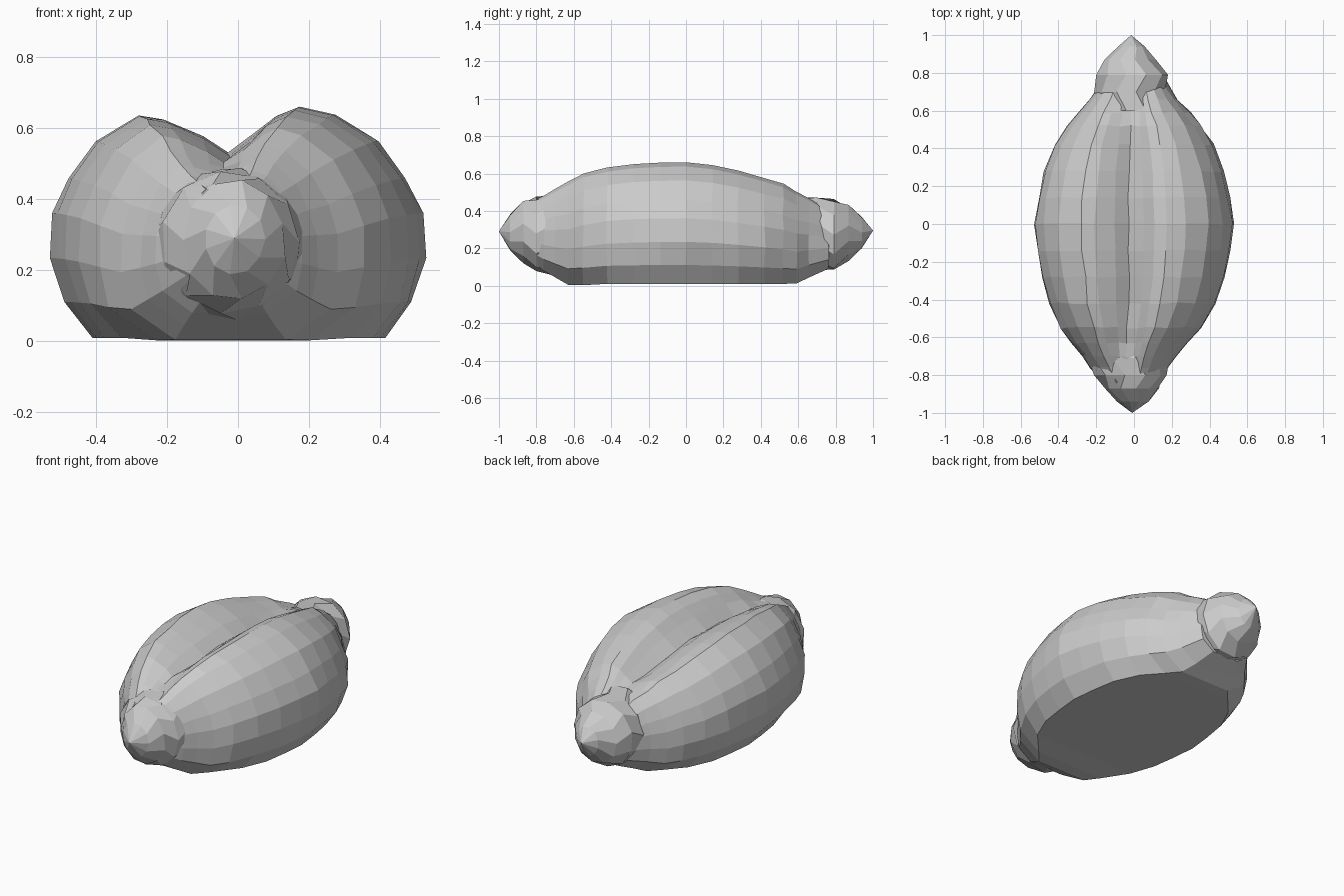
import bpy, bmesh, math, random

if "Cube" in bpy.data.objects:
    bpy.data.objects.remove(bpy.data.objects["Cube"])

random.seed(4)


def loft(name, rings, tip_end=None):
    """Skin a list of equal-length closed rings; ends are capped or drawn to a tip."""
    bm = bmesh.new()
    loops = [[bm.verts.new(p) for p in r] for r in rings]
    n = len(loops[0])
    for a, b in zip(loops, loops[1:]):
        for i in range(n):
            j = (i + 1) % n
            bm.faces.new((a[i], a[j], b[j], b[i]))
    bm.faces.new(loops[0])
    if tip_end:
        t = bm.verts.new(tip_end)
        for i in range(n):
            bm.faces.new((loops[-1][i], loops[-1][(i + 1) % n], t))
    else:
        bm.faces.new(loops[-1])
    bmesh.ops.recalc_face_normals(bm, faces=bm.faces)
    me = bpy.data.meshes.new(name)
    bm.to_mesh(me)
    bm.free()
    ob = bpy.data.objects.new(name, me)
    bpy.context.collection.objects.link(ob)
    return ob


# Loaf cross-section: x as a share of half width, z as a share of height, groove weight
section = [(-.78, 0, 0), (-.93, .155, 0), (-1, .345, 0), (-.99, .54, 0), (-.915, .69, 0),
           (-.77, .85, 0), (-.54, .962, 0), (-.40, .945, .15), (-.2, .875, .6),
           (-.055, .80, 1), (.10, .89, .6), (.20, .96, .2), (.33, 1, 0), (.52, .965, 0),
           (.75, .85, 0), (.90, .69, 0), (.985, .54, 0), (1, .345, 0), (.935, .155, 0), (.79, 0, 0)]

# Loaf stations: y, centre x, half width, bottom z, top z, groove strength
stations = [(-.84, -.02, .13, .14, .44, 0), (-.76, -.025, .205, .08, .48, .1),
            (-.70, -.025, .25, .045, .515, .3),
            (-.63, -.022, .305, .005, .555, .6), (-.55, -.015, .372, .003, .60, .8),
            (-.42, -.005, .44, .01, .632, 1), (-.28, 0, .482, .01, .65, 1),
            (-.14, 0, .508, .01, .658, 1), (0, 0, .525, .01, .66, 1),
            (.14, 0, .505, .01, .645, 1), (.28, 0, .475, .01, .615, 1),
            (.42, 0, .418, .01, .575, .9), (.52, 0, .355, .01, .545, .7),
            (.59, 0, .295, .012, .505, .4), (.66, 0, .235, .045, .468, .1),
            (.76, 0, .165, .09, .41, 0)]
rings = []
for y, cx, w, zb, zt, g in stations:
    ring = []
    narrow = min(.35, max(0, abs(y) - .38) * 1.5)
    for u, v, k in section:
        full = 1 - .12 * abs(u) if k else v
        jit = random.uniform(-.005, .005) if v > 0 else 0
        if v == 0:
            u *= 1 - narrow
        ring.append((cx + u * w + jit, y + jit, zb + (zt - zb) * (v + (1 - g) * k * (full - v))))
    rings.append(ring)
body = loft("loaf", rings)


def knob(name, spec, tip, sides=11):
    """Faceted pinched end; spec rows are y, centre x, half width, bottom z, top z."""
    rr = []
    for row, (y, cx, w, zb, zt) in enumerate(spec):
        ring = []
        for i in range(sides):
            a = 2 * math.pi * (i + .5 * (row % 2)) / sides
            s = 1 + random.uniform(-.03, .03)
            ring.append((cx + w * s * math.cos(a), y,
                         (zb + zt) / 2 + (zt - zb) / 2 * s * math.sin(a)))
        rr.append(ring)
    return loft(name, rr, tip_end=tip)


# Pinched ends of the loaf
front = knob("front_end", [(-.60, -.03, .22, .06, .49), (-.71, -.025, .22, .055, .487),
                           (-.80, -.02, .195, .08, .478), (-.87, -.01, .145, .115, .455),
                           (-.94, -.01, .085, .19, .385)], (-.01, -1, .29))
back = knob("back_end", [(.60, -.015, .18, .10, .48), (.70, -.015, .19, .085, .475),
                         (.79, -.015, .19, .08, .465), (.87, -.015, .14, .13, .43),
                         (.94, -.015, .07, .20, .37)], (-.015, 1, .295))

# Fuse the ends into the loaf so no hidden inner faces remain
bpy.context.view_layer.objects.active = body
for end in (front, back):
    mod = body.modifiers.new("fuse", 'BOOLEAN')
    mod.operation = 'UNION'
    mod.solver = 'EXACT'
    mod.object = end
    bpy.ops.object.modifier_apply(modifier=mod.name)
    bpy.data.objects.remove(end)
